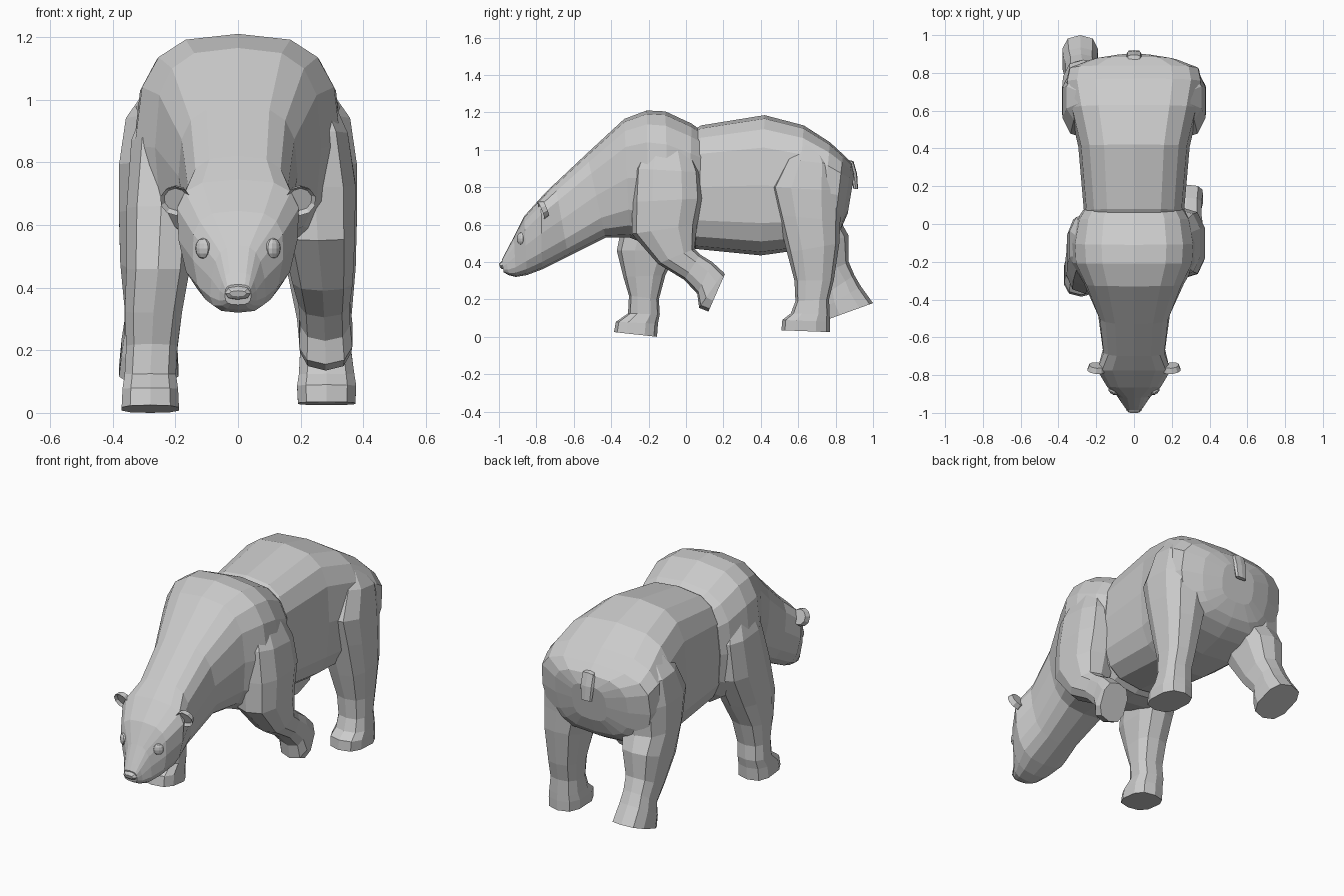
import bpy, bmesh, math
from mathutils import Vector, Matrix


def finish(name, bm):
    bmesh.ops.recalc_face_normals(bm, faces=bm.faces[:])
    me = bpy.data.meshes.new(name)
    bm.to_mesh(me)
    bm.free()
    ob = bpy.data.objects.new(name, me)
    bpy.context.collection.objects.link(ob)
    return ob


# Loft through rings: (ay, az, by, bz, x centre, half width, taper)
# a and b are opposite edges of the ring in the side view
def loft(name, rings, sides, power):
    bm = bmesh.new()
    loops = []
    for ay, az, by, bz, xc, hw, taper in rings:
        a, b = Vector((0, ay, az)), Vector((0, by, bz))
        loop = []
        for i in range(sides):
            t = 2 * math.pi * i / sides
            c, s = math.cos(t), math.sin(t)
            u = math.copysign(abs(c) ** (2 / power), c)
            v = math.copysign(abs(s) ** (2 / power), s)
            p = (a + b) / 2 + (a - b) / 2 * u
            p.x = xc + hw * v * (1 + taper * u)
            loop.append(bm.verts.new(p))
        loops.append(loop)
    for p, q in zip(loops, loops[1:]):
        for i in range(sides):
            j = (i + 1) % sides
            bm.faces.new((p[i], p[j], q[j], q[i]))
    bm.faces.new(loops[0])
    bm.faces.new(loops[-1])
    return finish(name, bm)


# Rear body
loft("torso", [
    (0.00, 1.08, 0.00, 0.52, 0, 0.24, 0),
    (0.08, 1.13, 0.05, 0.47, 0, 0.265, 0),
    (0.42, 1.185, 0.40, 0.435, 0, 0.295, 0),
    (0.63, 1.13, 0.58, 0.46, 0, 0.34, 0.03),
    (0.77, 1.04, 0.72, 0.50, 0, 0.36, 0.06),
    (0.84, 0.975, 0.79, 0.54, 0, 0.345, 0.06),
    (0.885, 0.93, 0.83, 0.58, 0, 0.23, 0.05),
    (0.90, 0.87, 0.865, 0.66, 0, 0.11, 0)], 16, 3.1)

# Shoulders, neck and head in one tapering shell
loft("shoulders_and_head", [
    (0.085, 1.10, 0.06, 0.50, 0, 0.27, 0),
    (0.03, 1.14, 0.01, 0.46, 0, 0.305, 0),
    (-0.11, 1.205, -0.09, 0.46, 0, 0.335, -0.03),
    (-0.21, 1.21, -0.20, 0.49, 0, 0.33, -0.04),
    (-0.33, 1.165, -0.30, 0.53, 0, 0.265, 0),
    (-0.53, 0.98, -0.43, 0.53, 0, 0.19, 0),
    (-0.70, 0.82, -0.63, 0.43, 0, 0.165, 0.05),
    (-0.775, 0.745, -0.77, 0.36, 0, 0.19, 0.15),
    (-0.865, 0.645, -0.85, 0.33, 0, 0.143, 0.10),
    (-0.92, 0.535, -0.91, 0.32, 0, 0.085, -0.20),
    (-0.965, 0.45, -0.95, 0.33, 0, 0.058, -0.15),
    (-0.985, 0.41, -0.975, 0.345, 0, 0.042, 0)], 16, 3.0)

# Nose pad
loft("nose", [
    (-0.965, 0.42, -0.965, 0.36, 0, 0.044, 0),
    (-0.99, 0.40, -0.985, 0.362, 0, 0.040, 0),
    (-1.0, 0.39, -0.995, 0.372, 0, 0.028, 0)], 8, 2.4)

# Planted and trailing hind legs share the thigh
for side, lower in ((1, [
        (0.54, 0.45, 0.82, 0.50, 0.265, 0.115, 0),
        (0.58, 0.30, 0.79, 0.30, 0.275, 0.09, 0),
        (0.585, 0.19, 0.765, 0.20, 0.28, 0.085, 0),
        (0.56, 0.125, 0.768, 0.12, 0.283, 0.092, 0),
        (0.515, 0.09, 0.77, 0.08, 0.283, 0.098, 0),
        (0.51, 0.035, 0.77, 0.025, 0.283, 0.095, 0)]),
        (-1, [
        (0.56, 0.45, 0.87, 0.54, 0.265, 0.115, 0),
        (0.66, 0.30, 0.87, 0.40, 0.275, 0.09, 0),
        (0.735, 0.22, 0.90, 0.33, 0.28, 0.085, 0),
        (0.735, 0.15, 0.935, 0.27, 0.283, 0.092, 0),
        (0.75, 0.09, 1.0, 0.18, 0.285, 0.098, 0)])):
    rings = [(0.60, 1.06, 0.74, 1.00, 0.20, 0.09, 0),
             (0.53, 0.95, 0.81, 0.92, 0.225, 0.138, 0),
             (0.45, 0.80, 0.835, 0.78, 0.235, 0.15, 0),
             (0.49, 0.65, 0.825, 0.62, 0.25, 0.135, 0)] + lower
    rings = [(*r[:4], side * r[4], *r[5:]) for r in rings]
    loft("hind_leg_right" if side > 0 else "hind_leg_left", rings, 10, 2.7)

# Planted front leg
loft("front_leg_left", [
    (-0.20, 1.08, -0.06, 1.08, -0.18, 0.08, 0),
    (-0.27, 0.88, 0.06, 0.85, -0.225, 0.12, 0),
    (-0.33, 0.66, 0.05, 0.64, -0.245, 0.115, 0),
    (-0.37, 0.46, -0.04, 0.46, -0.255, 0.105, 0),
    (-0.335, 0.32, -0.11, 0.33, -0.27, 0.095, 0),
    (-0.305, 0.22, -0.145, 0.20, -0.275, 0.085, 0),
    (-0.31, 0.125, -0.14, 0.12, -0.28, 0.085, 0),
    (-0.375, 0.08, -0.15, 0.07, -0.28, 0.092, 0),
    (-0.385, 0.025, -0.155, 0.0, -0.28, 0.095, 0)], 10, 2.7)

# Lifted front leg
loft("front_leg_right", [
    (-0.20, 1.08, 0.0, 1.08, 0.18, 0.09, 0),
    (-0.28, 0.90, 0.08, 0.88, 0.225, 0.13, 0),
    (-0.29, 0.72, 0.09, 0.74, 0.245, 0.135, 0),
    (-0.29, 0.55, 0.06, 0.60, 0.255, 0.123, 0),
    (-0.15, 0.39, 0.045, 0.47, 0.27, 0.10, 0),
    (-0.01, 0.305, 0.075, 0.44, 0.275, 0.085, 0),
    (0.06, 0.23, 0.14, 0.40, 0.278, 0.083, 0),
    (0.07, 0.155, 0.20, 0.345, 0.28, 0.088, 0),
    (0.12, 0.135, 0.208, 0.335, 0.28, 0.085, 0)], 10, 2.7)

# Short tail
loft("tail", [
    (0.84, 0.95, 0.86, 0.90, 0, 0.03, 0),
    (0.895, 0.94, 0.87, 0.90, 0, 0.042, 0),
    (0.915, 0.87, 0.88, 0.87, 0, 0.042, 0),
    (0.92, 0.79, 0.895, 0.79, 0, 0.035, 0)], 8, 3)

for side, label in ((1, "right"), (-1, "left")):
    # Cupped ear
    bm = bmesh.new()
    bmesh.ops.create_cone(bm, cap_ends=True, segments=10, radius1=0.042,
                          radius2=0.05, depth=0.03)
    front = max(bm.faces, key=lambda f: f.calc_center_median().z)
    bmesh.ops.inset_region(bm, faces=[front], thickness=0.012)
    bmesh.ops.translate(bm, verts=front.verts[:], vec=(0, 0, -0.014))
    m = (Matrix.Translation((side * 0.198, -0.762, 0.682))
         @ Matrix.Rotation(side * 0.1, 4, 'Z')
         @ Matrix.Rotation(math.radians(112), 4, 'X'))
    bmesh.ops.transform(bm, matrix=m, verts=bm.verts[:])
    finish("ear_" + label, bm)

    # Eye, flattened against the brow
    bm = bmesh.new()
    bmesh.ops.create_uvsphere(bm, u_segments=10, v_segments=6, radius=1)
    m = (Matrix.Translation((side * 0.112, -0.883, 0.525))
         @ Matrix.Rotation(side * 0.7, 4, 'Z')
         @ Matrix.Diagonal((0.028, 0.018, 0.033, 1)))
    bmesh.ops.transform(bm, matrix=m, verts=bm.verts[:])
    finish("eye_" + label, bm)
